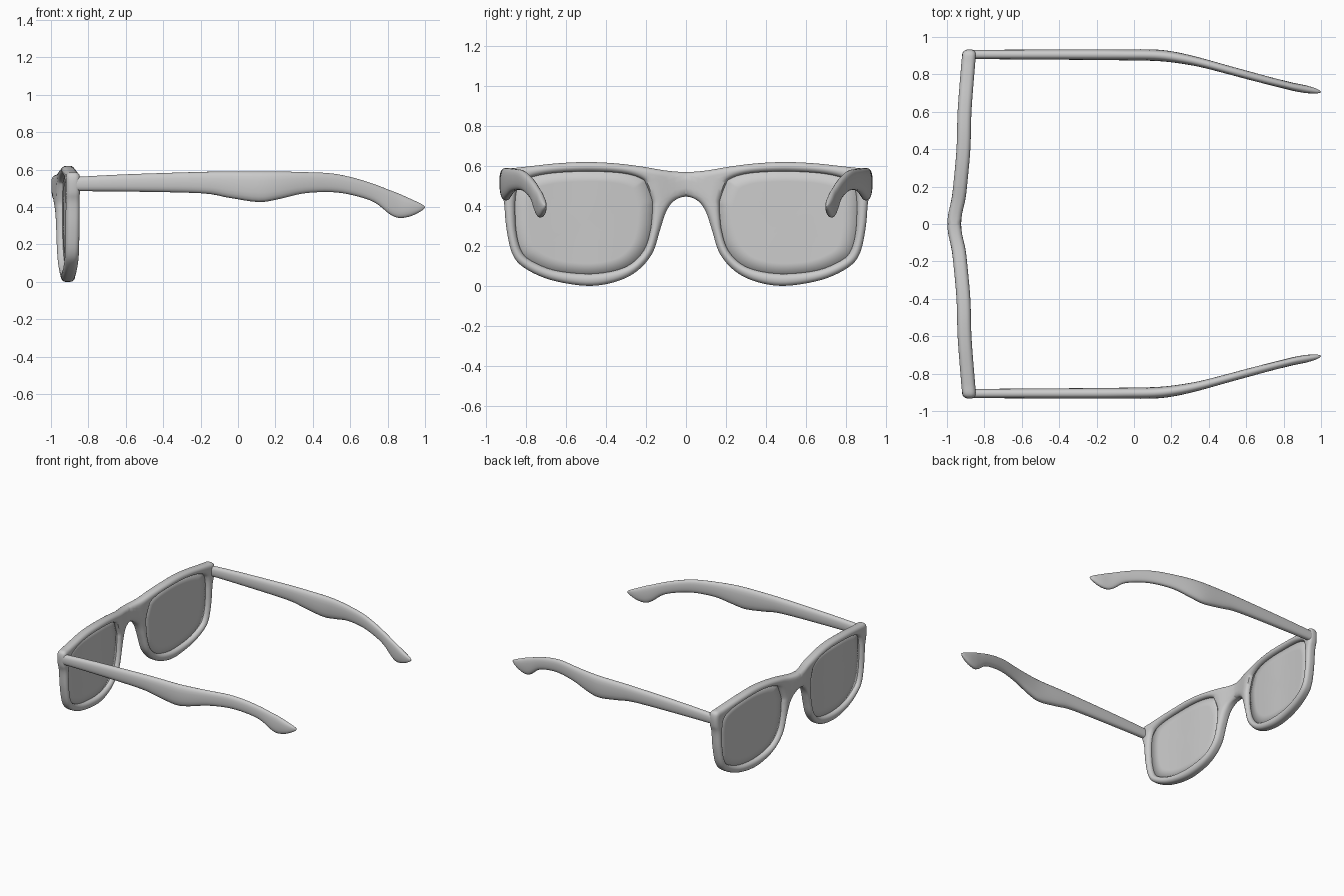
import bpy, bmesh, math
from mathutils import Vector

if "Cube" in bpy.data.objects:
    bpy.data.objects.remove(bpy.data.objects["Cube"])


def spline(pts, n, before, after):
    """Catmull-Rom samples through pts, with phantom points at both ends."""
    p = [Vector(q) for q in [before] + pts + [after]]
    out = []
    for i in range(1, len(p) - 2):
        a, b, c, d = p[i - 1:i + 3]
        for k in range(n):
            t = k / n
            out.append(0.5 * (2 * b + (c - a) * t + (2 * a - 5 * b + 4 * c - d) * t * t
                              + (3 * b - a - 3 * c + d) * t ** 3))
    return out + [p[-2]]


def make_object(name, bm, thickness=0):
    bmesh.ops.recalc_face_normals(bm, faces=bm.faces)
    me = bpy.data.meshes.new(name)
    bm.to_mesh(me)
    bm.free()
    ob = bpy.data.objects.new(name, me)
    bpy.context.collection.objects.link(ob)
    if thickness:
        s = ob.modifiers.new("Solidify", 'SOLIDIFY')
        s.thickness, s.offset = thickness, 0
    m = ob.modifiers.new("Mirror", 'MIRROR')
    m.use_axis = (False, True, False)
    m.merge_threshold = 0.0005
    bpy.ops.object.select_all(action='DESELECT')
    ob.select_set(True)
    bpy.context.view_layer.objects.active = ob
    bpy.ops.object.shade_smooth_by_angle(angle=math.radians(50))
    return ob


# Bow of the front as seen from above: y -> x of the mid surface
BOW = spline([(0, -.961), (.06, -.955), (.13, -.939), (.2, -.930), (.4, -.912),
              (.6, -.906), (.8, -.891), (.95, -.878)], 8, (-.06, -.955), (1.1, -.865))


def bow(y):
    for a, b in zip(BOW, BOW[1:]):
        if y <= b.x:
            return a.y + (b.y - a.y) * (y - a.x) / (b.x - a.x)
    return BOW[-1].y


# Half outline of the front (y, z), from bridge top round to bridge underside
OUTER = [(0, .57), (.1, .577), (.22, .597), (.35, .613), (.5, .62), (.65, .613),
         (.77, .60), (.86, .59), (.915, .583), (.932, .55), (.928, .48), (.912, .42),
         (.90, .29), (.87, .16), (.81, .09), (.68, .03), (.5, 0), (.36, .018),
         (.25, .07), (.17, .16), (.13, .28), (.10, .37), (.06, .425), (0, .447)]
# Matching points on the lens opening
INNER = [(.20, .51), (.22, .535), (.28, .557), (.37, .569), (.5, .573), (.64, .567),
         (.74, .553), (.81, .53), (.838, .505), (.85, .47), (.855, .43), (.856, .38),
         (.85, .27), (.825, .175), (.775, .125), (.66, .078), (.5, .06), (.37, .073),
         (.275, .11), (.21, .18), (.18, .27), (.17, .35), (.168, .39), (.17, .43)]

N, ROWS = 5, 8
ease = lambda k, n: (1 - math.cos(math.pi * k / n)) / 2
outer_edge = spline(OUTER, N, (-.1, .577), (-.06, .425))
inner = spline(INNER + INNER[:1], N, INNER[-1], INNER[1])[:-1]
seam = [Vector((0, .447 + (.57 - .447) * ease(k, N))) for k in range(1, N)]
outer = outer_edge + seam


def seg_dist(p, a, b):
    d = b - a
    t = max(0, min(1, (p - a).dot(d) / max(d.dot(d), 1e-12)))
    return (p - a - d * t).length


edges = list(zip(outer_edge, outer_edge[1:])) + list(zip(inner, inner[1:] + inner[:1]))


# Front frame: curved plate with rounded rims, from front and back grids
def build_frame():
    bm = bmesh.new()
    half, r = .037, .026
    front, back = [], []
    for o, i in zip(outer, inner):
        f, b = [], []
        for k in range(ROWS + 1):
            p = o.lerp(i, ease(k, ROWS))
            d = min(r, min(seg_dist(p, *e) for e in edges))
            h = half - r + math.sqrt(max(0, r * r - (r - d) ** 2))
            x = bow(p.x)
            f.append(bm.verts.new((x - h, p.x, p.y)))
            b.append(bm.verts.new((x + h, p.x, p.y)))
        front.append(f)
        back.append(b)
    n = len(outer)
    for s in range(n):
        t = (s + 1) % n
        for g in (front, back):
            for k in range(ROWS):
                quad = (g[s][k], g[t][k], g[t][k + 1], g[s][k + 1])
                bm.faces.new(quad if g is front else quad[::-1])
        bm.faces.new((front[s][-1], front[t][-1], back[t][-1], back[s][-1]))
        if s < len(outer_edge) - 1:
            bm.faces.new((front[t][0], front[s][0], back[s][0], back[t][0]))
    return make_object("front_frame", bm)


# Lenses: thin bowed panes tucked into the rims
def build_lenses():
    bm = bmesh.new()
    c = Vector((.51, .32))
    rings = []
    for s in (1.02, .8, .55, .3):
        ring = []
        for p in inner:
            q = c + (p - c) * s
            ring.append(bm.verts.new((bow(q.x), q.x, q.y)))
        rings.append(ring)
    n = len(inner)
    for a, b in zip(rings, rings[1:]):
        for k in range(n):
            bm.faces.new((a[k], a[(k + 1) % n], b[(k + 1) % n], b[k]))
    mid = bm.verts.new((bow(c.x), c.x, c.y))
    for k in range(n):
        bm.faces.new((rings[-1][k], rings[-1][(k + 1) % n], mid))
    return make_object("lenses", bm, thickness=.012)


# Temple arms: x, top z, bottom z, outer y, inner y
ARM = [(-.885, .56, .485, .931, .882), (-.6, .575, .483, .932, .880),
       (-.2, .588, .474, .934, .877), (-.05, .59, .45, .934, .875),
       (.11, .59, .427, .933, .872), (.22, .59, .443, .920, .862),
       (.35, .587, .473, .890, .840), (.5, .58, .48, .848, .802),
       (.62, .556, .462, .815, .770), (.73, .522, .425, .785, .742),
       (.81, .491, .363, .765, .722), (.86, .472, .342, .753, .710),
       (.92, .445, .350, .741, .700), (.97, .422, .373, .726, .698),
       (.993, .409, .389, .714, .701), (1.0, .402, .398, .708, .705)]


def build_arms():
    bm = bmesh.new()
    sides, loops = 20, []
    for x, top, bot, yo, yi in spline5(ARM, 4):
        loop = []
        for k in range(sides):
            a = 2 * math.pi * k / sides
            ca, sa = math.cos(a), math.sin(a)
            u = math.copysign(abs(ca) ** .8, ca)
            v = math.copysign(abs(sa) ** .8, sa)
            loop.append(bm.verts.new((x, (yo + yi) / 2 + u * (yo - yi) / 2,
                                      (top + bot) / 2 + v * (top - bot) / 2)))
        loops.append(loop)
    for a, b in zip(loops, loops[1:]):
        for k in range(sides):
            j = (k + 1) % sides
            bm.faces.new((a[k], a[j], b[j], b[k]))
    bm.faces.new(loops[0])
    bm.faces.new(loops[-1])
    return make_object("temple_arms", bm)


def spline5(rows, n):
    return spline(rows, n, rows[0], rows[-1])


build_frame()
build_lenses()
build_arms()
